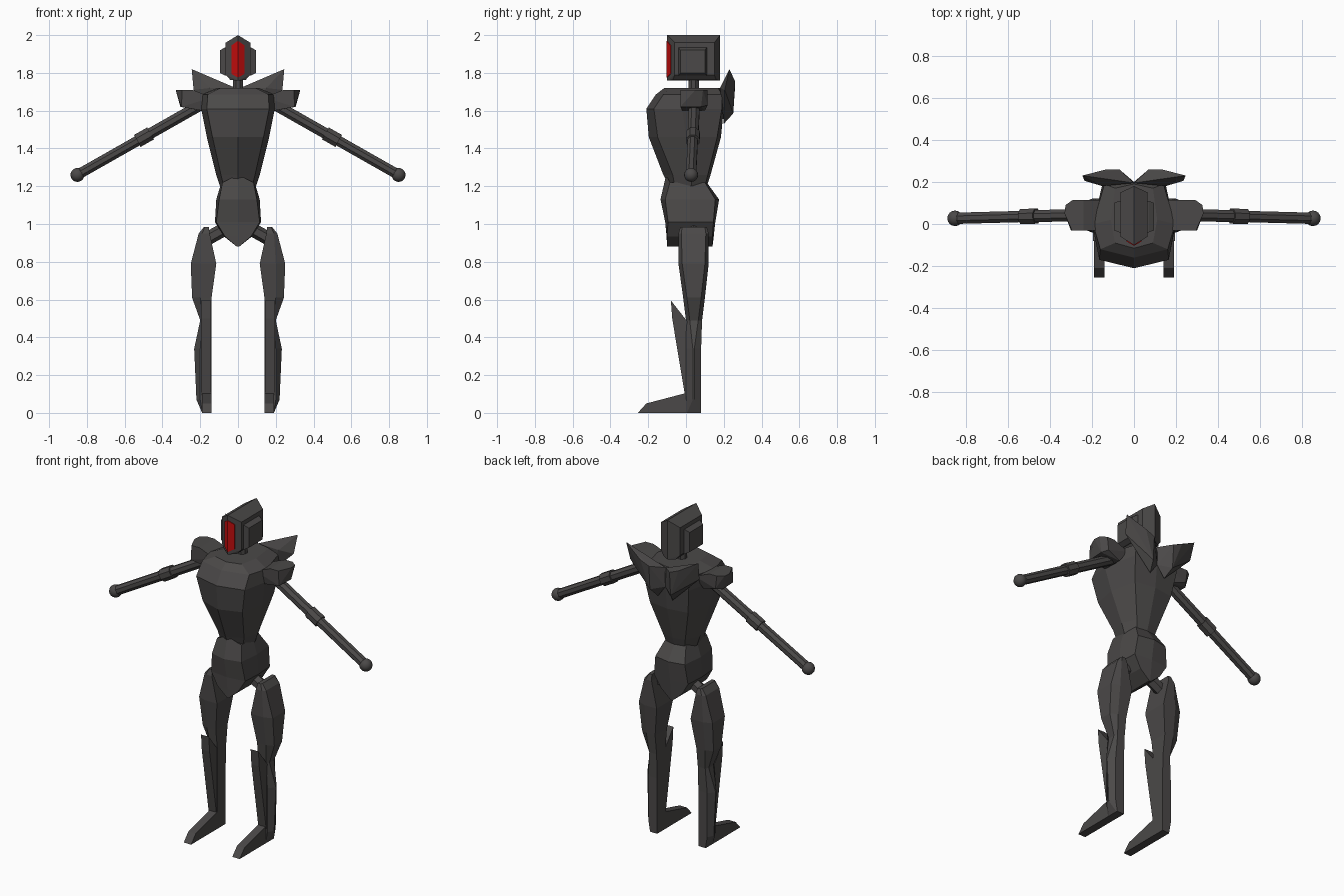
import bpy, bmesh, math
from mathutils import Vector


def material(name, rgb):
    m = bpy.data.materials.new(name)
    m.diffuse_color = (*rgb, 1)
    return m


GREY = material("dark_grey", (0.07, 0.066, 0.065))
RED = material("visor_red", (0.55, 0.004, 0.004))


def finish(name, bm, mat=GREY, mirror=False):
    bmesh.ops.recalc_face_normals(bm, faces=bm.faces)
    me = bpy.data.meshes.new(name)
    bm.to_mesh(me)
    bm.free()
    me.materials.append(mat)
    ob = bpy.data.objects.new(name, me)
    bpy.context.collection.objects.link(ob)
    if mirror:
        ob.modifiers.new("mirror", 'MIRROR').use_mirror_merge = False
    return ob


def hull(name, pts, mat=GREY, mirror=False):
    bm = bmesh.new()
    vs = [bm.verts.new(p) for p in pts]
    res = bmesh.ops.convex_hull(bm, input=vs)
    loose = [v for v in bm.verts if not v.link_faces]
    bmesh.ops.delete(bm, geom=loose, context='VERTS')
    bmesh.ops.dissolve_limit(bm, angle_limit=0.02, verts=bm.verts, edges=bm.edges)
    return finish(name, bm, mat, mirror)


def loft(name, rings, mat=GREY, mirror=False):
    bm = bmesh.new()
    rows = [[bm.verts.new(p) for p in r] for r in rings]
    n = len(rows[0])
    for a, b in zip(rows, rows[1:]):
        for i in range(n):
            j = (i + 1) % n
            bm.faces.new((a[i], a[j], b[j], b[i]))
    bm.faces.new(rows[0])
    bm.faces.new(rows[-1])
    return finish(name, bm, mat, mirror)


def both(half):
    """Close a front-to-back half ring by mirroring it over x = 0."""
    return half + [(-x, y, z) for x, y, z in reversed(half[1:-1])]


def tube(name, a, b, r, sides=8):
    a, b = Vector(a), Vector(b)
    q = (b - a).to_track_quat('Z', 'Y')
    rings = [[p + q @ Vector((r * math.cos(t), r * math.sin(t), 0))
              for t in [(k + 0.5) * math.tau / sides for k in range(sides)]]
             for p in (a, b)]
    return loft(name, rings, mirror=True)


def box(x0, x1, y0, y1, z0, z1):
    return [(x, y, z) for x in (x0, x1) for y in (y0, y1) for z in (z0, z1)]


# Head: ridged block with bevelled sides, side pads and creased visor
hull("head", [(0, y, z) for y in (-0.10, 0.18) for z in (1.76, 2.0)]
     + [(s * 0.04, y, 1.762) for s in (-1, 1) for y in (-0.07, 0.16)]
     + box(-0.065, 0.065, -0.06, 0.15, 1.79, 1.96))
hull("head_side_pad", box(0.05, 0.068, -0.04, 0.11, 1.785, 1.935)
     + box(0.05, 0.095, -0.03, 0.10, 1.80, 1.92), mirror=True)
visor = [(0, -0.104, 1.97), (0.035, -0.083, 1.945), (0.035, -0.083, 1.795), (0, -0.104, 1.775)]
loft("visor", [visor, [(x, y + 0.008, z) for x, y, z in visor]], RED, mirror=True)
loft("neck", [[(0.03 * math.cos(k * math.pi / 4 + 0.39), 0.04 + 0.03 * math.sin(k * math.pi / 4 + 0.39), z)
               for k in range(8)] for z in (1.68, 1.79)])

# Torso: half rings given as front, front corner, side, back corner, back
torso = [
    (1.20, -0.09, (0.075, -0.06), (0.095, 0.03), (0.06, 0.10), 0.11),
    (1.26, -0.12, (0.09, -0.07), (0.115, 0.03), (0.075, 0.115), 0.13),
    (1.46, -0.197, (0.135, -0.15), (0.165, 0.0), (0.13, 0.165), 0.185),
    (1.61, -0.21, (0.165, -0.17), (0.195, -0.02), (0.15, 0.19), 0.20),
    (1.685, -0.16, (0.16, -0.12), (0.195, 0.0), (0.14, 0.19), 0.20),
    (1.72, -0.115, (0.09, -0.09), (0.11, 0.02), (0.09, 0.17), 0.19),
]
loft("torso", [both([(0, f, z), (*c, z), (*s, z), (*b, z), (0, k, z)])
               for z, f, c, s, b, k in torso])

# Pelvis: flared block closing to a keel below
pelvis = [
    (1.22, -0.10, (0.082, -0.085), (0.088, 0.02), (0.07, 0.10), 0.11),
    (1.13, -0.135, (0.10, -0.11), (0.115, 0.02), (0.10, 0.155), 0.175),
    (1.01, -0.11, (0.115, -0.095), (0.122, 0.02), (0.115, 0.145), 0.155),
    (0.935, -0.103, (0.07, -0.10), (0.075, 0.02), (0.07, 0.14), 0.147),
    (0.88, -0.10, (0.006, -0.10), (0.006, 0.02), (0.006, 0.14), 0.14),
]
rings = [both([(0, f, z), (*c, z), (*s, z), (*b, z), (0, k, z)])
         for z, f, c, s, b, k in pelvis]
rings[0][0] = (0, -0.105, 1.26)
loft("pelvis", rings)

# Collar wings behind the shoulders
hull("collar_wing", [(0.245, 0.23, 1.82), (0.235, 0.205, 1.71), (0.15, 0.18, 1.72),
                     (0.07, 0.25, 1.585), (0.05, 0.20, 1.53), (0.0, 0.20, 1.60),
                     (0.0, 0.195, 1.715), (0.07, 0.26, 1.73), (0.13, 0.26, 1.755),
                     (0.15, 0.215, 1.765)], mirror=True)

# Shoulder pads
hull("shoulder_pad", [(0.33, 0.05, 1.71), (0.325, 0.09, 1.71), (0.295, -0.03, 1.71),
                      (0.29, 0.115, 1.71), (0.30, -0.03, 1.62), (0.305, 0.08, 1.62),
                      (0.28, 0.115, 1.63), (0.24, -0.03, 1.71), (0.24, 0.115, 1.71),
                      (0.14, -0.03, 1.67), (0.14, 0.115, 1.67),
                      (0.19, -0.02, 1.60), (0.19, 0.10, 1.60)], mirror=True)

# Arms with elbow sleeves and ball hands
shoulder, hand = Vector((0.18, 0.045, 1.64)), Vector((0.85, 0.027, 1.26))
elbow = shoulder.lerp(hand, 0.475)
half = (hand - shoulder).normalized() * 0.04
tube("upper_arm", shoulder, elbow, 0.031)
tube("elbow", elbow - half, elbow + half, 0.039)
tube("forearm", elbow, hand, 0.029)
bm = bmesh.new()
bmesh.ops.create_uvsphere(bm, u_segments=16, v_segments=10, radius=0.037)
bmesh.ops.translate(bm, verts=bm.verts, vec=hand)
ball = finish("hand_ball", bm, mirror=True)
for p in ball.data.polygons:
    p.use_smooth = True

# Hip joints
tube("hip_joint", (0.05, 0.04, 0.985), (0.175, 0.04, 0.915), 0.036, 6)


# Legs: each ring is z, inner x, ridge x, outer x, front y, back y, outer bevel
def leg(name, rows):
    loft(name, [[(i, f, z), (m, f, z), (o, f + d, z), (o, b - d, z), (m, b, z), (i, b, z)]
                for z, i, m, o, f, b, d in rows], mirror=True)


leg("thigh", [
    (0.985, 0.155, 0.175, 0.18, -0.03, 0.11, 0.01),
    (0.95, 0.15, 0.19, 0.208, -0.04, 0.12, 0.015),
    (0.79, 0.115, 0.20, 0.25, -0.04, 0.12, 0.02),
    (0.61, 0.14, 0.20, 0.243, -0.015, 0.10, 0.02),
    (0.49, 0.14, 0.19, 0.20, 0.0, 0.085, 0.02),
])
leg("calf", [
    (0.49, 0.14, 0.19, 0.20, 0.0, 0.085, 0.02),
    (0.34, 0.14, 0.20, 0.232, 0.0, 0.08, 0.036),
    (0.07, 0.14, 0.20, 0.22, 0.0, 0.08, 0.036),
    (0.0, 0.14, 0.188, 0.19, 0.0, 0.08, 0.005),
])


# Shin blades and feet: side profiles (y, z) with a thickness
def plate(name, profile, x0, x1):
    loft(name, [[(x, y, z) for y, z in profile] for x in (x0, x1)], mirror=True)


plate("shin_blade", [(-0.08, 0.595), (-0.073, 0.50), (-0.005, 0.09), (0.01, 0.09), (0.01, 0.48)], 0.142, 0.195)
plate("foot", [(-0.255, 0.0), (-0.21, 0.05), (0.0, 0.105), (0.02, 0.10), (0.02, 0.0)], 0.14, 0.19)
